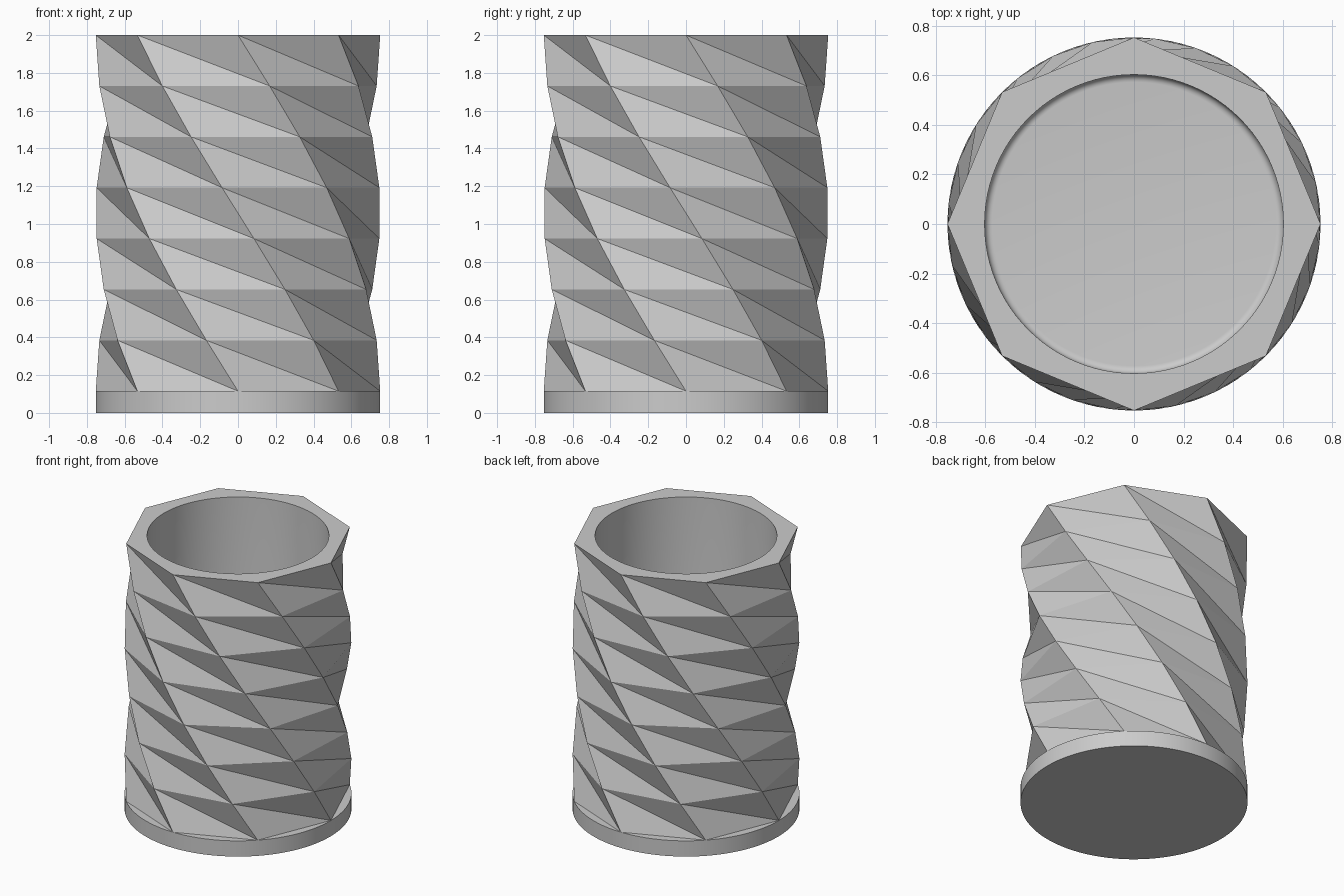
import bpy, bmesh
from math import sin, cos, pi, radians

cube = bpy.data.objects.get("Cube")
if cube:
    bpy.data.objects.remove(cube, do_unlink=True)

RADIUS, BASE_TOP, HEIGHT = 0.753, 0.115, 2.0
SIDES, STEPS, TWIST = 8, 7, radians(-90)
BORE, FLOOR, FILLET, ROUND = 0.603, 0.125, 0.03, 96

grey = bpy.data.materials.new("plain grey")
grey.use_nodes = True
colour = (0.6, 0.6, 0.6, 1)
grey.diffuse_color = colour
grey.node_tree.nodes["Principled BSDF"].inputs["Base Color"].default_value = colour


def ring(bm, radius, z, count, turn=0.0):
    return [bm.verts.new((radius * cos(turn + 2 * pi * i / count),
                          radius * sin(turn + 2 * pi * i / count), z))
            for i in range(count)]


def loop_edges(bm, verts):
    return [bm.edges.get((v, verts[i - 1])) for i, v in enumerate(verts)]


def finish(bm, name):
    bmesh.ops.recalc_face_normals(bm, faces=bm.faces[:])
    mesh = bpy.data.meshes.new(name)
    bm.to_mesh(mesh)
    bm.free()
    mesh.materials.append(grey)
    obj = bpy.data.objects.new(name, mesh)
    bpy.context.collection.objects.link(obj)
    bpy.ops.object.select_all(action='DESELECT')
    obj.select_set(True)
    bpy.context.view_layer.objects.active = obj
    bpy.ops.object.shade_smooth_by_angle(angle=radians(20))


# Round base disc
bm = bmesh.new()
low, high = ring(bm, RADIUS, 0, ROUND), ring(bm, RADIUS, BASE_TOP, ROUND)
bm.faces.new(low[::-1])
bm.faces.new(high)
for i in range(ROUND):
    bm.faces.new((low[i - 1], low[i], high[i], high[i - 1]))
finish(bm, "base_disc")

# Twisted eight-sided wall, each step folded along its long diagonal
bm = bmesh.new()
levels = [ring(bm, RADIUS, BASE_TOP + (HEIGHT - BASE_TOP) * k / STEPS,
               SIDES, TWIST * k / STEPS) for k in range(STEPS + 1)]
bm.faces.new(levels[0][::-1])
for low, high in zip(levels, levels[1:]):
    for i in range(SIDES):
        bm.faces.new((low[i - 1], low[i], high[i - 1]))
        bm.faces.new((low[i], high[i], high[i - 1]))

# Round bore with a small fillet at the floor
profile = [(BORE, HEIGHT)]
for k in range(7):
    a = pi / 2 * k / 6
    profile.append((BORE - FILLET * (1 - cos(a)), FLOOR + FILLET * (1 - sin(a))))
bore = [ring(bm, r, z, ROUND) for r, z in profile]
for high, low in zip(bore, bore[1:]):
    for i in range(ROUND):
        bm.faces.new((high[i - 1], high[i], low[i], low[i - 1]))
bm.faces.new(bore[-1])

# Flat rim between the outer corners and the bore
bmesh.ops.triangle_fill(bm, use_beauty=True, normal=(0, 0, 1),
                        edges=loop_edges(bm, levels[-1]) + loop_edges(bm, bore[0]))
finish(bm, "twisted_cup_wall")
